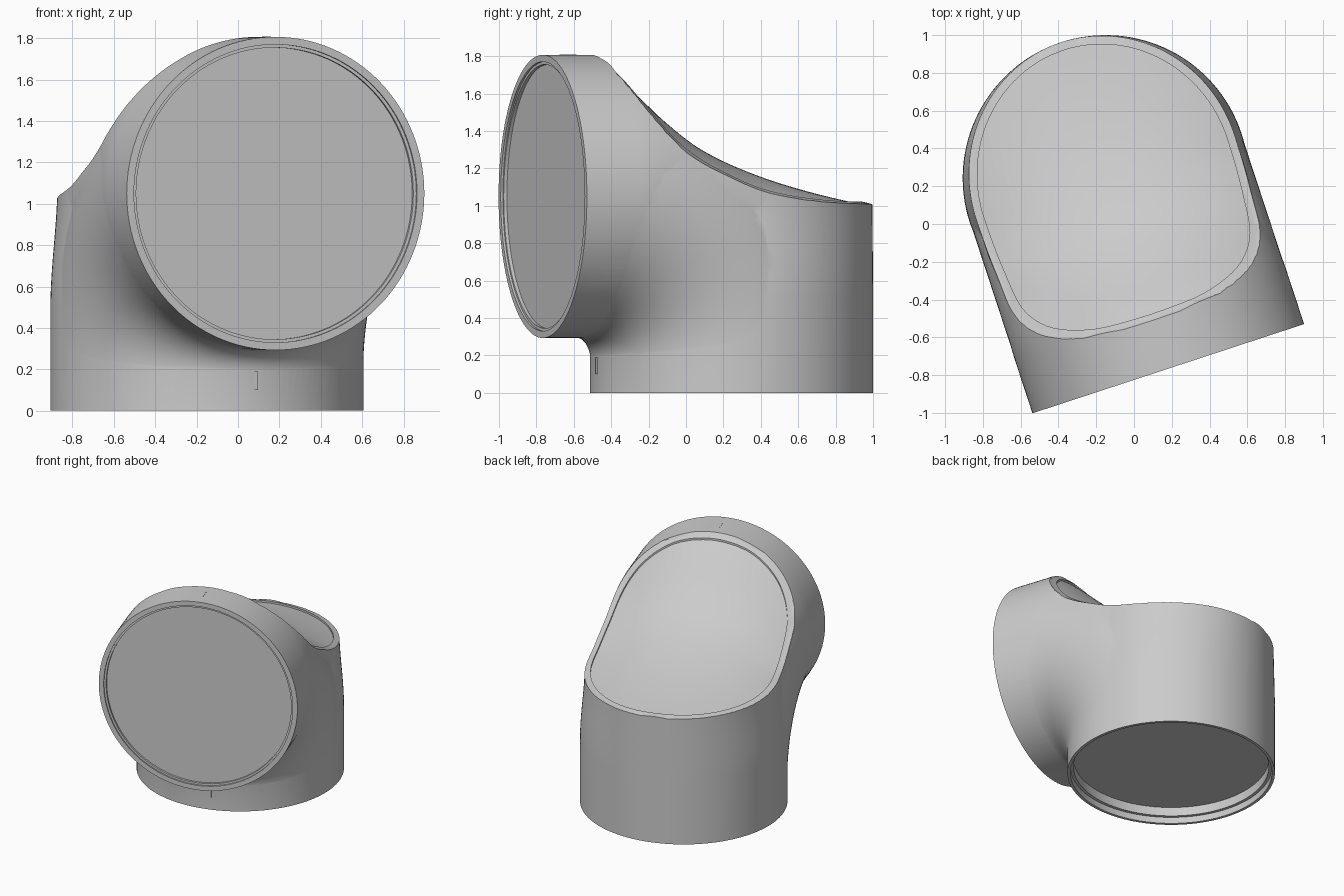
import bpy, bmesh, math
from mathutils import Matrix, Vector

if "Cube" in bpy.data.objects:
    bpy.data.objects.remove(bpy.data.objects["Cube"])

R, ZC, END = 0.757, 1.05, 1.062      # pipe radius, height of side pipe, its length
N = 128
PLACE = Matrix.Translation((-0.15, 0.243, 0)) @ Matrix.Rotation(math.atan2(-0.95, 0.312), 4, 'Z')
# panel profiles along the side pipe direction: centre line and side edge
CENTRE = [(-1, 0.99), (-0.757, 1.015), (-0.4, 1.09), (-0.06, 1.195), (0.256, 1.34),
          (0.466, 1.5), (0.68, 1.7), (0.8, 1.815), (1.1, 2.2)]
EDGE = [(-1, 0.99), (-0.757, 1.005), (-0.3, 1.02), (0, 1.06), (0.2, 1.13), (0.49, 1.29),
        (0.66, 1.49), (0.77, 1.7), (0.8, 1.815), (1.1, 2.2)]


def smooth(pts, u):
    """Cubic interpolation through a few profile points."""
    u = min(max(u, pts[0][0]), pts[-1][0])
    i = max(k for k in range(len(pts) - 1) if pts[k][0] <= u)
    def slope(k):
        a, b = pts[max(k - 1, 0)], pts[min(k + 1, len(pts) - 1)]
        return (b[1] - a[1]) / (b[0] - a[0])
    (x0, y0), (x1, y1) = pts[i], pts[i + 1]
    h = x1 - x0
    t = (u - x0) / h
    return ((2*t**3 - 3*t*t + 1) * y0 + (t**3 - 2*t*t + t) * h * slope(i)
            + (3*t*t - 2*t**3) * y1 + (t**3 - t*t) * h * slope(i + 1))


def narrow(t):
    """Sideways narrowing of the pipes towards the elbow."""
    t = min(max(t, 0), 1)
    return 1 - 0.05 * t * t * (3 - 2 * t)


def half_width(u, inset=0.0):
    d = u if u < 0 else smooth(EDGE, u + 0.6 * inset) - ZC
    return math.sqrt(max((R - inset) ** 2 - d * d, 0.0)) * narrow((0.75 - u) / 0.45)


def panel_z(u, v):
    c, e = smooth(CENTRE, u), smooth(EDGE, u)
    w = max(half_width(u), 0.1)
    return c + (e - c) * min(1, (v / w) ** 2)


def finish(name, bm):
    bmesh.ops.recalc_face_normals(bm, faces=bm.faces)
    me = bpy.data.meshes.new(name)
    bm.to_mesh(me)
    bm.free()
    ob = bpy.data.objects.new(name, me)
    bpy.context.collection.objects.link(ob)
    return ob


def loft(name, rings):
    """Skin a list of closed point rings and cap both ends."""
    bm = bmesh.new()
    vs = [[bm.verts.new(p) for p in r] for r in rings]
    n = len(vs[0])
    for a, b in zip(vs, vs[1:]):
        for k in range(n):
            bm.faces.new((a[k], a[(k + 1) % n], b[(k + 1) % n], b[k]))
    bm.faces.new(vs[0])
    bm.faces.new(vs[-1])
    return finish(name, bm)


def ring(centre, a, b, r):
    return [Vector(centre) + r * (math.cos(t) * Vector(a) + math.sin(t) * Vector(b))
            for t in (2 * math.pi * k / N for k in range(N))]


def upright(name, zs, r, side=lambda z: 1):
    return loft(name, [ring((0, 0, z), (1, 0, 0), (0, side(z), 0), r) for z in zs])


def level(name, us, r, side=lambda u: 1):
    return loft(name, [ring((u, 0, ZC), (0, 0, 1), (0, side(u), 0), r) for u in us])


def cutter(name, us, width, nv, low, top):
    """Solid lying above the curved panel surface."""
    rings = []
    for u in us:
        w = width(u)
        v = [w * (2 * k / nv - 1) for k in range(nv + 1)]
        lo = [(u, y, panel_z(u, y) - low) for y in v]
        rings.append(lo + [(u, y, top(z)) for _, y, z in reversed(lo)])
    return loft(name, rings)


def combine(ob, other, op):
    m = ob.modifiers.new(op, 'BOOLEAN')
    m.operation, m.solver, m.object = op, 'EXACT', other
    bpy.context.view_layer.objects.active = ob
    bpy.ops.object.modifier_apply(modifier=m.name)
    bpy.data.objects.remove(other)


# elbow body: upright pipe, side pipe and swept bend that fills the inner corner
body = upright("elbow_body", [0] + [0.5 + 0.06 * k for k in range(11)] + [1.6], R,
               lambda z: narrow((z - 0.5) / 0.6))
combine(body, level("side_pipe", [0] + [0.25 + 0.05 * k for k in range(12)] + [END], R,
                    lambda u: narrow((0.75 - u) / 0.45)), 'UNION')
BEND = 0.87
rings = []
for k in range(33):
    a = math.pi / 2 * k / 32
    d = (-math.cos(a), 0, math.sin(a))
    c = (BEND - BEND * math.cos(a), 0, ZC - BEND + BEND * math.sin(a))
    rings.append(ring(c, d, (0, 1, 0), R - 0.002))
combine(body, loft("bend", rings), 'UNION')

# sloping concave panel, then its shallow recess inside a rim
us = [-0.98 + 2.07 * k / 90 for k in range(91)]
combine(body, cutter("panel_cut", us, lambda u: 0.95, 60, 0, lambda z: 3), 'DIFFERENCE')
INSET = 0.045
back, front = INSET - R, 0.7
while half_width(front, INSET) > 0.02:
    front += 0.0005
us = [(back + front) / 2 - (front - back) / 2 * math.cos(math.pi * k / 56) for k in range(57)]
combine(body, cutter("recess_cut", us, lambda u: max(0.015, half_width(u, INSET)), 32,
                     0.015, lambda z: z + 0.15), 'DIFFERENCE')

# stepped recesses in both pipe mouths
for depth, r in ((0.05, 0.735), (0.12, 0.712)):
    combine(body, upright("mouth_cut", (-0.1, depth), r), 'DIFFERENCE')
for depth, r in ((0.012, 0.72), (0.03, 0.705)):
    combine(body, level("mouth_cut", (END - depth, END + 0.1), r), 'DIFFERENCE')


# small alignment pins on the corner side and the top
def pin(name, centre, size):
    bm = bmesh.new()
    bmesh.ops.create_cube(bm, size=1, matrix=Matrix.Translation(centre) @ Matrix.Diagonal((*size, 1)))
    return finish(name, bm)


parts = [body,
         pin("lower_pin", (R, 0, 0.145), (0.014, 0.016, 0.09)),
         pin("upper_pin", (0.92, 0, ZC + R - 0.004), (0.09, 0.016, 0.012))]

for ob in parts:
    ob.matrix_world = PLACE
bpy.ops.object.select_all(action='DESELECT')
body.select_set(True)
bpy.context.view_layer.objects.active = body
bpy.ops.object.shade_smooth_by_angle(angle=math.radians(30))
